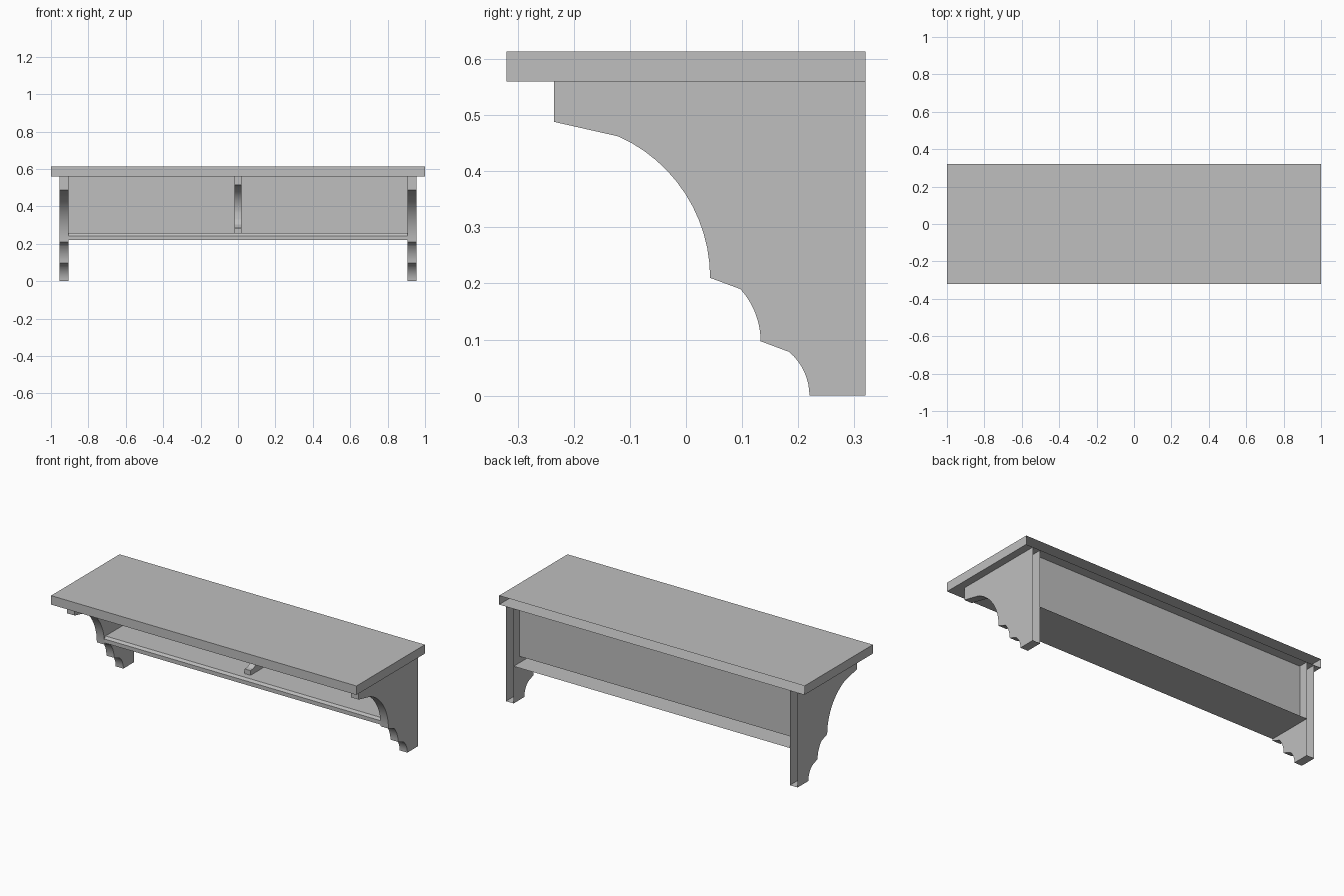
import bpy, bmesh, math

cube = bpy.data.objects.get("Cube")
if cube:
    bpy.data.objects.remove(cube, do_unlink=True)

BACK = 0.32      # wall side
PANEL = 0.263    # recessed back panel
UNDER = 0.56     # underside of the top board
SHELF = 0.257    # upper face of the lower shelf

grey = bpy.data.materials.new("plain grey")
grey.use_nodes = True
colour = (0.52, 0.52, 0.52, 1)
grey.diffuse_color = colour
grey.node_tree.nodes["Principled BSDF"].inputs["Base Color"].default_value = colour


def cove(start, end, steps=12):
    """Circular scoop from start that ends upright at end."""
    dy, dz = end[0] - start[0], start[1] - end[1]
    r = (dy * dy + dz * dz) / (2 * dy)
    sweep = math.asin(dz / r)
    return [(end[0] - r + r * math.cos(sweep * (1 - i / steps)),
             end[1] + r * math.sin(sweep * (1 - i / steps)))
            for i in range(steps + 1)]


def extrude(name, profile, x0, x1, solid=True):
    """Sweep a (y, z) profile along x; solids stay open on the wall side."""
    bm = bmesh.new()
    a = [bm.verts.new((x0, y, z)) for y, z in profile]
    b = [bm.verts.new((x1, y, z)) for y, z in profile]
    n = len(profile)
    for i in range(n if solid else n - 1):
        j = (i + 1) % n
        bm.faces.new((a[i], b[i], b[j], a[j]))
    if solid:
        bm.faces.new(a)
        bm.faces.new(b[::-1])
        bmesh.ops.recalc_face_normals(bm, faces=bm.faces)
        wall = [f for f in bm.faces if all(v.co.y > BACK - 0.001 for v in f.verts)]
        bmesh.ops.delete(bm, geom=wall, context='FACES')
    mesh = bpy.data.meshes.new(name)
    bm.to_mesh(mesh)
    bm.free()
    mesh.materials.append(grey)
    obj = bpy.data.objects.new(name, mesh)
    bpy.context.collection.objects.link(obj)
    bpy.ops.object.select_all(action='DESELECT')
    obj.select_set(True)
    bpy.context.view_layer.objects.active = obj
    bpy.ops.object.shade_smooth_by_angle(angle=math.radians(20))
    return obj


# Top board
extrude("top_board", [(-BACK, UNDER), (BACK, UNDER), (BACK, 0.613), (-BACK, 0.613)], -1, 1)

# Side brackets with three stepped coves
bracket = [(BACK, UNDER), (-0.235, UNDER), (-0.235, 0.488)]
bracket += cove((-0.12, 0.462), (0.043, 0.21))
bracket += cove((0.097, 0.19), (0.133, 0.097), 8)
bracket += cove((0.184, 0.078), (0.22, 0), 8)
bracket += [(BACK, 0)]
for side, s in (("left", 1), ("right", -1)):
    extrude(side + "_bracket", bracket, *sorted((s * 0.905, s * 0.955)))

# Lower shelf with an eased front edge
extrude("lower_shelf", [(BACK, 0.22), (0.043, 0.22), (0.043, 0.243),
                        (0.053, SHELF), (PANEL, SHELF)], -0.905, 0.905, False)

# Back panel
extrude("back_panel", [(PANEL, SHELF), (PANEL, UNDER)], -0.905, 0.905, False)

# Centre divider with a scooped front and a small foot
divider = [(PANEL, UNDER), (-0.04, UNDER), (-0.04, 0.515)]
divider += cove((-0.01, 0.505), (0.17, 0.365))
divider += [(0.163, 0.33), (0.145, 0.303), (0.115, 0.287), (0.09, 0.285),
            (0.09, SHELF), (PANEL, SHELF)]
extrude("centre_divider", divider, -0.019, 0.019)
